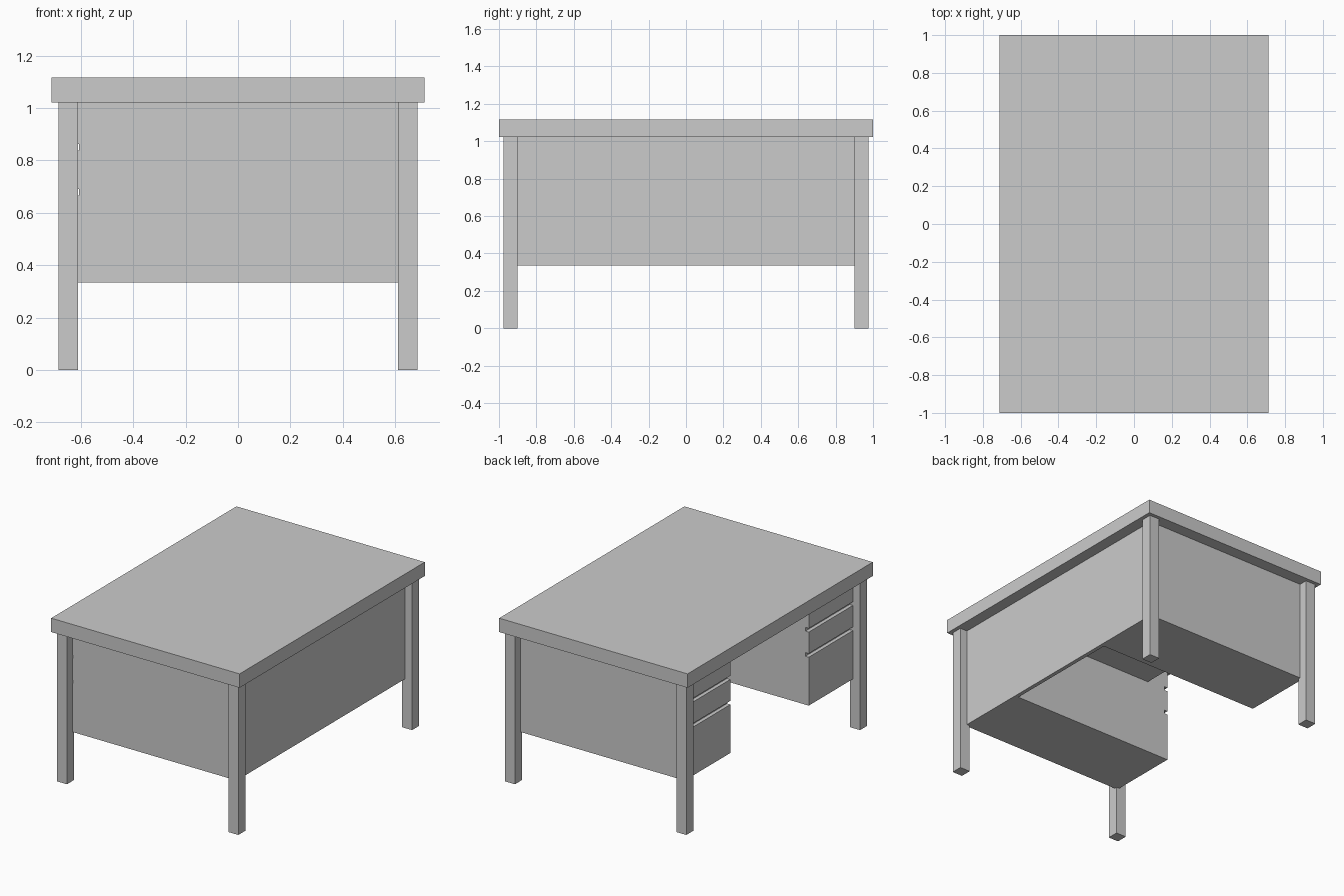
import bpy

if "Cube" in bpy.data.objects:
    bpy.data.objects.remove(bpy.data.objects["Cube"])

TOP_Z = 1.022     # underside of the desk top
BODY_Z = 0.335    # underside of pedestals and panel


def prism(name, profile, y0, y1):
    """Extrude an x-z outline along y."""
    n = len(profile)
    verts = [(x, y, z) for y in (y0, y1) for x, z in profile]
    faces = [tuple(range(n)), tuple(reversed(range(n, 2 * n)))]
    faces += [(i, i + n, (i + 1) % n + n, (i + 1) % n) for i in range(n)]
    mesh = bpy.data.meshes.new(name)
    mesh.from_pydata(verts, [], faces)
    mesh.update()
    obj = bpy.data.objects.new(name, mesh)
    bpy.context.collection.objects.link(obj)
    return obj


def box(name, x, y, z):
    return prism(name, [(x[0], z[0]), (x[1], z[0]), (x[1], z[1]), (x[0], z[1])], *y)


# Desk top
box("desk_top", (-0.712, 0.712), (-1, 1), (TOP_Z, 1.117))

# Four legs
for sx, side in ((-1, "left"), (1, "right")):
    for sy, end in ((-1, "front"), (1, "back")):
        xs = sorted((sx * 0.61, sx * 0.686))
        ys = sorted((sy * 0.90, sy * 0.976))
        box(f"{end}_{side}_leg", xs, ys, (0, TOP_Z))

# Drawer pedestals facing -x, with grooves between the drawer fronts
FACE_X, GROOVE, HALF = -0.632, 0.025, 0.0125
outline = [(0.605, BODY_Z), (0.605, TOP_Z), (FACE_X, TOP_Z)]
for frac in (0.75, 0.5):
    z = BODY_Z + frac * (TOP_Z - BODY_Z)
    outline += [(FACE_X, z + HALF), (FACE_X + GROOVE, z + HALF),
                (FACE_X + GROOVE, z - HALF), (FACE_X, z - HALF)]
outline.append((FACE_X, BODY_Z))
prism("front_drawer_pedestal", outline, -0.917, -0.423)
prism("back_drawer_pedestal", outline, 0.423, 0.917)

# Long panel closing the +x side
box("modesty_panel", (0.605, 0.632), (-0.917, 0.917), (BODY_Z, TOP_Z))

# Recessed drawer over the knee space
box("centre_drawer", (-0.47, 0.605), (-0.423, 0.423), (0.847, TOP_Z))
